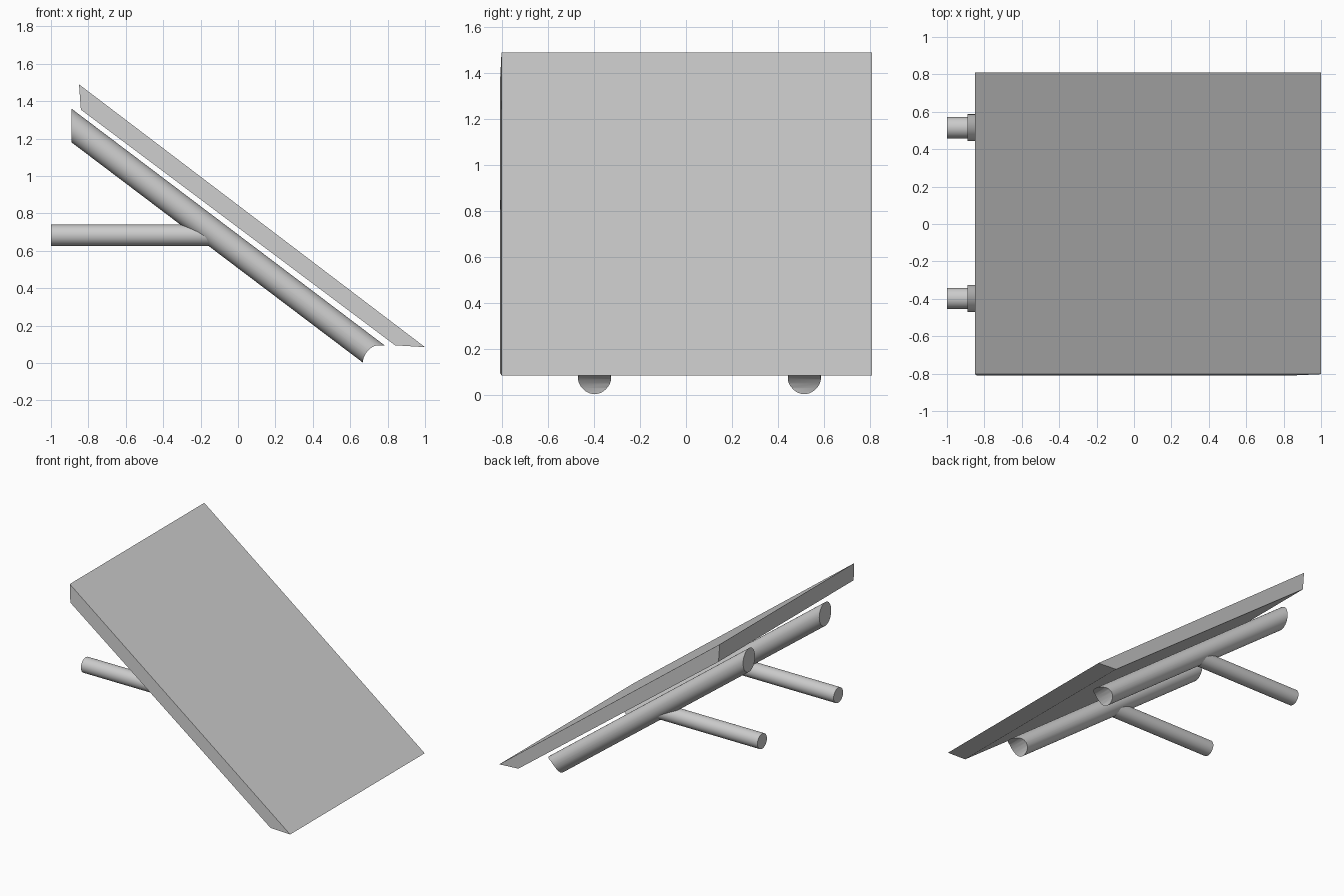
import bpy
import bmesh
from math import radians, sqrt
from mathutils import Vector, Matrix

if "Cube" in bpy.data.objects:
    bpy.data.objects.remove(bpy.data.objects["Cube"])


def finish(name, bm):
    bmesh.ops.recalc_face_normals(bm, faces=bm.faces)
    me = bpy.data.meshes.new(name)
    bm.to_mesh(me)
    bm.free()
    ob = bpy.data.objects.new(name, me)
    bpy.context.collection.objects.link(ob)
    return ob


def prism(name, profile, front_y, back_y):
    """Loft an x-z profile along y; front_y gives one y per profile point."""
    bm = bmesh.new()
    a = [bm.verts.new((x, y, z)) for (x, z), y in zip(profile, front_y)]
    b = [bm.verts.new((x, back_y, z)) for x, z in profile]
    n = len(profile)
    bm.faces.new(a)
    bm.faces.new(b)
    for i in range(n):
        j = (i + 1) % n
        bm.faces.new((a[i], a[j], b[j], b[i]))
    return finish(name, bm)


def rod(name, start, end, radius, sides=48):
    start, end = Vector(start), Vector(end)
    d = end - start
    rot = d.to_track_quat('Z', 'Y').to_matrix().to_4x4()
    bm = bmesh.new()
    bmesh.ops.create_cone(bm, cap_ends=True, segments=sides, radius1=radius,
                          radius2=radius, depth=d.length,
                          matrix=Matrix.Translation((start + end) / 2) @ rot)
    return finish(name, bm)


def activate(ob):
    bpy.ops.object.select_all(action='DESELECT')
    ob.select_set(True)
    bpy.context.view_layer.objects.active = ob


def smooth(ob):
    activate(ob)
    bpy.ops.object.shade_smooth_by_angle(angle=radians(30))


# sloping panel with mitred ends and a very slightly tapered front side
prism("sloping_panel",
      [(-0.85, 1.49), (1.0, 0.085), (0.84, 0.095), (-0.84, 1.355)],
      [-0.803, -0.803, -0.81, -0.81], 0.81)

# trimming shape: vertical upper cut, concave lower notch
trim_profile = [(-0.89, 2.2), (-0.89, -1), (0.667, -1), (0.667, 0.005),
                (0.672, 0.03), (0.682, 0.05), (0.697, 0.069),
                (0.715, 0.084), (0.737, 0.094), (1.6, 0.097), (1.6, 2.2)]
trim = prism("trim_helper", trim_profile, [-1.5] * len(trim_profile), 1.5)
trim.hide_render = True

# pairs of sloping rails and horizontal struts
slope = 0.756
radius = 0.09 / sqrt(1 + slope * slope)


def rail_z(x):
    return 1.27 - slope * (x + 0.89)


for side, y in (("front", -0.398), ("back", 0.515)):
    rail = rod(side + "_rail", (-1.3, y, rail_z(-1.3)),
               (1.2, y, rail_z(1.2)), radius)
    mod = rail.modifiers.new("trim", 'BOOLEAN')
    mod.operation = 'INTERSECT'
    mod.solver = 'EXACT'
    mod.object = trim
    activate(rail)
    bpy.ops.object.modifier_apply(modifier=mod.name)
    smooth(rail)
    smooth(rod(side + "_strut", (-1.0, y, 0.683), (-0.14, y, 0.683), 0.057))

bpy.data.objects.remove(trim)
